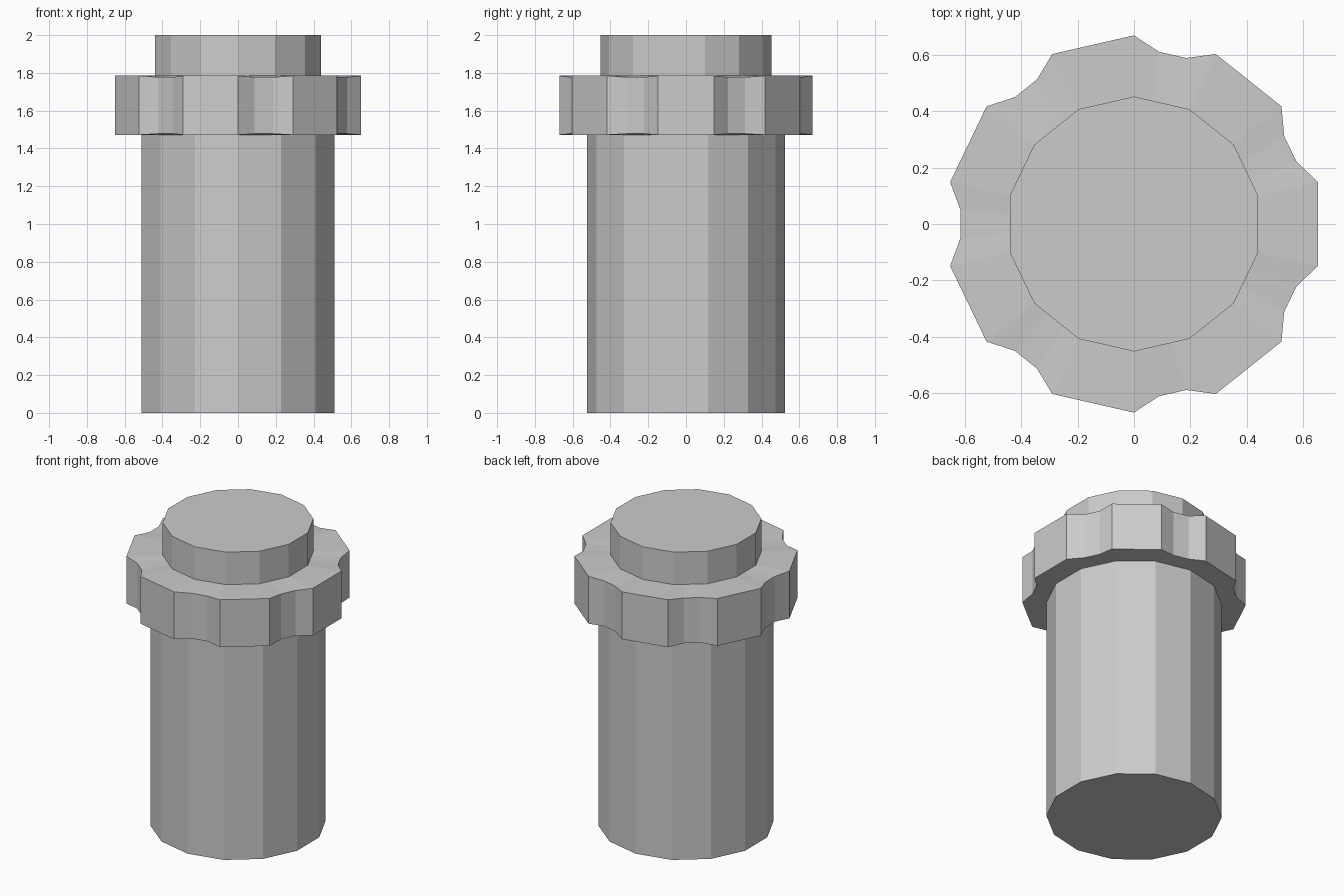
import bpy, bmesh
from math import sin, cos, pi
from mathutils import Vector

if "Cube" in bpy.data.objects:
    bpy.data.objects.remove(bpy.data.objects["Cube"])

SIDES = 14


def corner(radius, i):
    # corner of a 14-sided outline with a point on +y
    a = pi / 2 + 2 * pi * i / SIDES
    return Vector((radius * cos(a), radius * sin(a), 0))


def loop(bm, radius, z, notch=0.0, notch_dz=0.0):
    # every second side gets two inner points, pushed in to form a grip notch
    verts = []
    for i in range(SIDES):
        a, b = corner(radius, i), corner(radius, i + 1)
        verts.append(bm.verts.new((a.x, a.y, z)))
        if i % 2 == 1:
            continue_side = True
        else:
            continue_side = False
        if continue_side:
            inward = -((a + b) / 2).normalized() * notch
            for t in (1 / 3, 2 / 3):
                p = a.lerp(b, t) + inward
                verts.append(bm.verts.new((p.x, p.y, z + notch_dz)))
    return verts


bm = bmesh.new()
loops = [
    loop(bm, 0.525, 0.0),                     # base of body
    loop(bm, 0.525, 1.472),                   # top of body
    loop(bm, 0.669, 1.472, 0.037, 0.006),     # collar underside
    loop(bm, 0.669, 1.785, 0.037, -0.008),    # collar top
    loop(bm, 0.452, 1.785),                   # neck base
    loop(bm, 0.452, 2.0),                     # neck top
]

# notches must include the side facing -x (side 3)
n = len(loops[0])
for lower, upper in zip(loops, loops[1:]):
    for i in range(n):
        j = (i + 1) % n
        bm.faces.new((lower[i], lower[j], upper[j], upper[i]))

# end caps
bm.faces.new(loops[0][::-1])
bm.faces.new(loops[-1])
bmesh.ops.recalc_face_normals(bm, faces=bm.faces[:])

mesh = bpy.data.meshes.new("collared_canister")
bm.to_mesh(mesh)
bm.free()
obj = bpy.data.objects.new("collared_canister", mesh)
bpy.context.collection.objects.link(obj)
